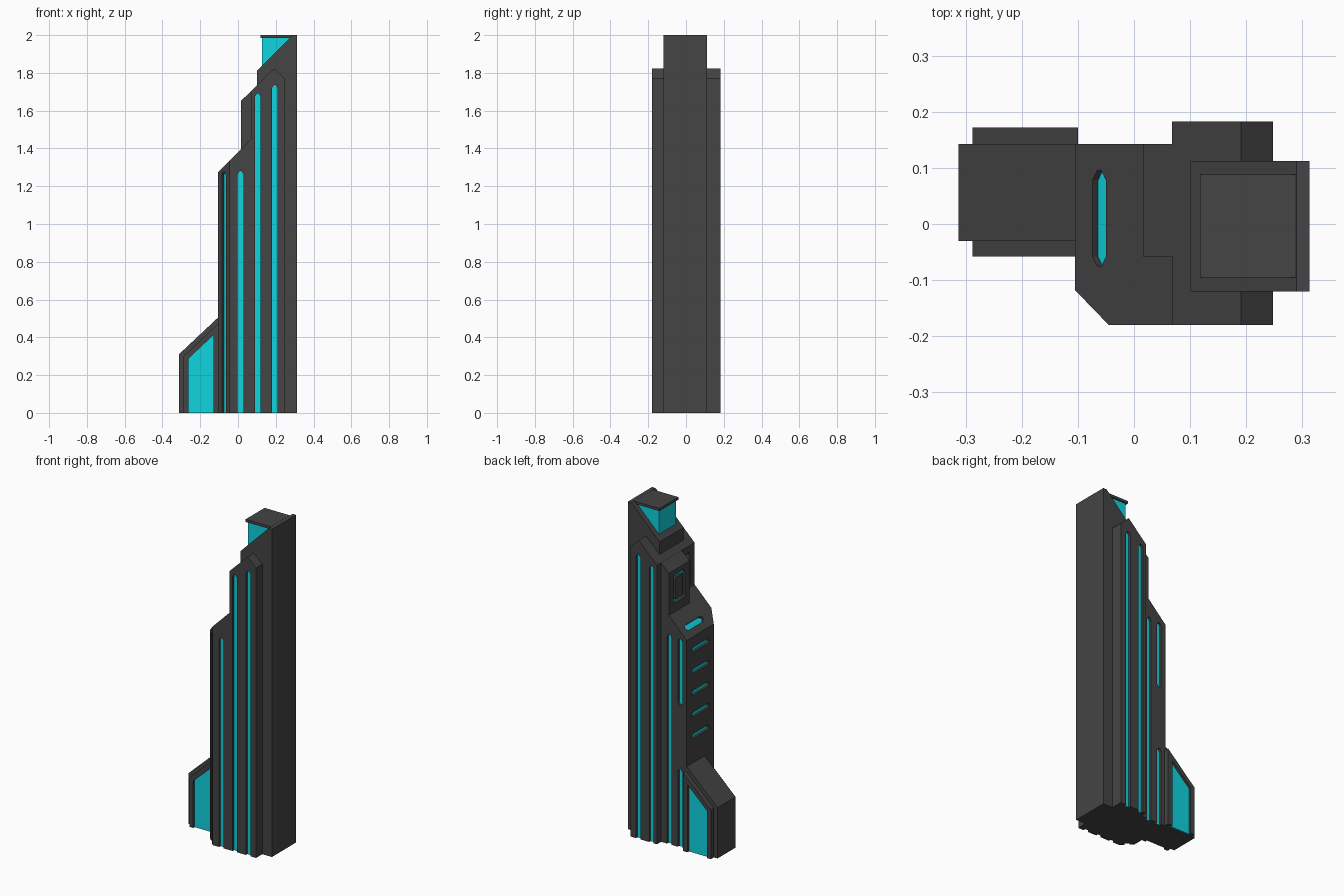
import bpy, bmesh
from mathutils import Matrix, Vector

if "Cube" in bpy.data.objects:
    bpy.data.objects.remove(bpy.data.objects["Cube"])

def material(name, rgb):
    m = bpy.data.materials.new(name)
    m.diffuse_color = (*rgb, 1)
    m.use_nodes = True
    m.node_tree.nodes["Principled BSDF"].inputs["Base Color"].default_value = m.diffuse_color
    return m

DARK = material("dark_cladding", (0.058, 0.058, 0.058))
GLOW = material("cyan_glass", (0.005, 0.66, 0.74))
Z = Vector((0, 0, 1))
FRONT, BACK, LEFT = Vector((0, -1, 0)), Vector((0, 1, 0)), Vector((-1, 0, 0))
DEPTH = 0.015

def frame(origin, n, v=Z):
    """Local axes on a wall: x across, y along v, z outward."""
    n, v = n.normalized(), v.normalized()
    m = Matrix((v.cross(n), v, n)).transposed().to_4x4()
    m.translation = origin
    return m

def prism(name, pts, m, d0, d1, mat=DARK):
    bm = bmesh.new()
    low, high = [[bm.verts.new(m @ Vector((x, y, d))) for x, y in pts] for d in (d0, d1)]
    bm.faces.new(low)
    bm.faces.new(high)
    for i in range(len(pts)):
        j = (i + 1) % len(pts)
        bm.faces.new((low[i], low[j], high[j], high[i]))
    bmesh.ops.recalc_face_normals(bm, faces=bm.faces)
    me = bpy.data.meshes.new(name)
    bm.to_mesh(me)
    bm.free()
    me.materials.append(mat)
    ob = bpy.data.objects.new(name, me)
    bpy.context.collection.objects.link(ob)
    return ob

def side_profile(name, pts, y0, y1, mat=DARK):
    return prism(name, pts, frame(Vector(), FRONT), -y1, -y0, mat)

def recess(name, body, pts, m):
    """Cut a shallow pocket in a wall and line its floor with glass."""
    cut_pts = [(x, y - 0.05 if y == 0 else y) for x, y in pts]
    cutter = prism("cutter", cut_pts, m, -DEPTH, 0.03)
    cutter.hide_render = True
    mod = body.modifiers.new("pocket", 'BOOLEAN')
    mod.operation, mod.solver, mod.object = 'DIFFERENCE', 'EXACT', cutter
    bpy.context.view_layer.objects.active = body
    bpy.ops.object.modifier_apply(modifier=mod.name)
    bpy.data.objects.remove(cutter)
    prism(name, pts, m, -DEPTH - 0.006, -DEPTH + 0.001, GLOW)

def slot(z0, z1, w=0.03):
    """Narrow window outline with tapered ends; flat where it meets the ground."""
    a, b = w / 2, w / 6
    top = [(a, z1 - a), (b, z1), (-b, z1), (-a, z1 - a)]
    if z0 == 0:
        return [(-a, 0), (a, 0)] + top
    return [(-a, z0 + a), (-b, z0), (b, z0), (a, z0 + a)] + top

# Rear spine with sloped crown
side_profile("spine", [(0.1, 0), (0.313, 0), (0.313, 2), (0.29, 2), (0.1, 1.81)], -0.12, 0.112)
side_profile("crown_glass", [(0.127, 1.80), (0.285, 1.80), (0.285, 1.986), (0.127, 1.986)],
             -0.086, 0.079, GLOW)
side_profile("crown_plate", [(0.118, 1.984), (0.289, 1.984), (0.289, 2), (0.118, 2)], -0.095, 0.088)

# Main tower with peaked roof
tower = side_profile("main_tower", [(0.068, 0), (0.248, 0), (0.248, 1.77), (0.191, 1.823),
                                    (0.068, 1.703)], -0.18, 0.183)
for x, top in ((0.105, 1.69), (0.195, 1.735)):
    recess("tower_strip_front", tower, slot(0, top), frame(Vector((x, -0.18, 0)), FRONT))
    recess("tower_strip_back", tower, slot(0, top), frame(Vector((x, 0.183, 0)), BACK))
recess("tower_strip_left", tower, slot(1.47, 1.665), frame(Vector((0.068, -0.119, 0)), LEFT))

# Middle step with framed window
step = side_profile("middle_step", [(0.016, 1.3), (0.075, 1.3), (0.075, 1.709), (0.016, 1.652)],
                    -0.058, 0.143)

def panel(w, h, c):
    return [(-w, c - h), (w, c - h), (w, c + h), (-w, c + h)]

def clipped(w, h, k):
    return [(-w, k - h), (-w, h - k), (k - w, h), (w - k, h), (w, h - k), (w, k - h),
            (w - k, -h), (k - w, -h)]

step_wall = frame(Vector((0.016, 0.042, 1.535)), LEFT)
recess("step_window", step, clipped(0.057, 0.087, 0.015), step_wall)
prism("step_window_panel", clipped(0.038, 0.068, 0.008), step_wall, -DEPTH - 0.005, 0)

# Lower block: chamfered footprint, top sheared to a slope
lower = prism("lower_block", [(-0.105, -0.118), (-0.045, -0.18), (0.07, -0.18), (0.07, 0.143),
                              (-0.105, 0.143)], Matrix(), 0, 1)
for v in lower.data.vertices:
    if v.co.z > 0.5:
        v.co.z = 1.38 + v.co.x
recess("lower_strip_front", lower, slot(0, 1.28), frame(Vector((0.013, -0.18, 0)), FRONT))
recess("lower_strip_back", lower, slot(0, 1.28), frame(Vector((0.013, 0.143, 0)), BACK))
recess("corner_strip", lower, slot(0, 1.275),
       frame(Vector((-0.075, -0.149, 0)), Vector((-0.062, -0.06, 0))))
for z0, z1 in ((0, 0.476), (0.866, 1.272)):
    recess("split_strip_back", lower, slot(z0, z1), frame(Vector((-0.06, 0.143, 0)), BACK))
for i in range(5):
    recess("left_slit", lower, slot(-0.083, 0.083),
           frame(Vector((-0.105, 0.011, 1.195 - 0.132 * i)), LEFT, Vector((0, 1, 0))))
recess("roof_slit", lower, slot(-0.085, 0.085, 0.033),
       frame(Vector((-0.062, 0.01, 1.318)), Vector((-1, 0, 1)), Vector((0, 1, 0))))

# Low entrance wing with glazed flanks
side_profile("wing_core", [(-0.313, 0), (-0.1, 0), (-0.1, 0.51), (-0.313, 0.31)], -0.03, 0.143)
flank = side_profile("wing_flanks", [(-0.288, 0), (-0.1, 0), (-0.1, 0.477), (-0.288, 0.3)],
                     -0.058, 0.172)
glass = [(-0.262, 0), (-0.13, 0), (-0.13, 0.412), (-0.262, 0.288)]
recess("wing_glass_front", flank, glass, frame(Vector((0, -0.058, 0)), FRONT))
recess("wing_glass_back", flank, [(-x, z) for x, z in glass], frame(Vector((0, 0.172, 0)), BACK))
